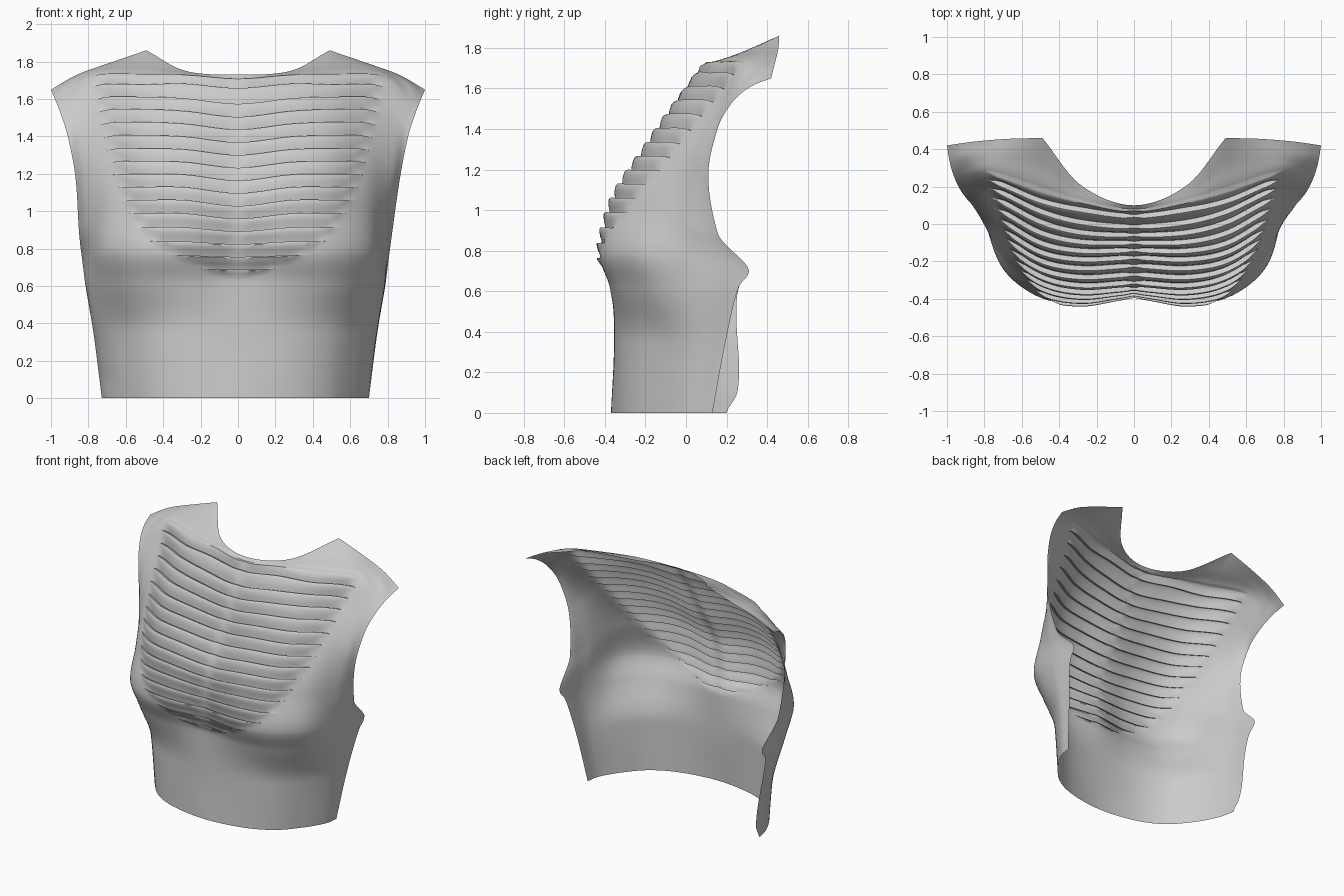
import bpy, bmesh

if "Cube" in bpy.data.objects:
    bpy.data.objects.remove(bpy.data.objects["Cube"])

# Height parameter of the key rows (equals z on the centre line up to the top pleat)
T = [0, .35, .62, .78, 1.0, 1.3, 1.55, 1.71, 1.81, 1.9]

# Lengthwise construction lines of the right half, hem to neck/shoulder: (x, y, z)
centre = [(0, -.37, 0), (0, -.355, .35), (0, -.36, .62), (0, -.39, .78), (0, -.355, 1.0),
          (0, -.18, 1.3), (0, -.03, 1.55), (0, .08, 1.71), (0, .09, 1.72), (0, .10, 1.73)]
bust = [(.28, -.33, 0), (.28, -.33, .35), (.28, -.375, .62), (.28, -.43, .79), (.28, -.375, 1.03),
        (.28, -.19, 1.33), (.28, -.01, 1.58), (.28, .13, 1.73), (.28, .165, 1.74), (.28, .205, 1.75)]
princess = [(.47, -.24, 0), (.49, -.24, .35), (.51, -.325, .62), (.52, -.385, .79), (.5, -.325, 1.03),
            (.5, -.15, 1.335), (.5, .05, 1.59), (.5, .19, 1.735), (.5, .32, 1.79), (.49, .46, 1.86)]
side_front = [(.60, -.10, 0), (.64, -.09, .35), (.69, -.17, .62), (.71, -.225, .79), (.69, -.18, 1.02),
              (.70, -.03, 1.325), (.74, .165, 1.58), (.77, .28, 1.725), (.73, .36, 1.765), (.68, .455, 1.795)]
side = [(.68, .03, 0), (.73, .06, .35), (.775, .05, .62), (.785, .04, .76), (.79, 0, .94),
        (.82, .045, 1.23), (.86, .165, 1.48), (.91, .27, 1.615), (.90, .355, 1.69), (.86, .44, 1.73)]
edge = [(.70, .13, 0), (.745, .195, .35), (.79, .26, .62), (.80, .31, .70), (.825, .155, .89),
        (.865, .11, 1.17), (.91, .155, 1.40), (.955, .235, 1.54), (.985, .33, 1.615), (1.0, .42, 1.65)]
LINES = [centre, bust, princess, side_front, side, edge]


def hermite(p, q, mp, mq, s):
    return (p * (2 * s**3 - 3 * s**2 + 1) + mp * (s**3 - 2 * s**2 + s)
            + q * (3 * s**2 - 2 * s**3) + mq * (s**3 - s**2))


def monotone(xs, ys, x):
    """Cubic through points without overshoot."""
    n = len(xs)
    d = [(ys[i + 1] - ys[i]) / (xs[i + 1] - xs[i]) for i in range(n - 1)]

    def slope(i):
        if i == 0 or i == n - 1:
            return d[0] if i == 0 else d[-1]
        a, b = d[i - 1], d[i]
        return 2 * a * b / (a + b) if a * b > 0 else 0
    i = max(k for k in range(n - 1) if k == 0 or xs[k] <= x)
    h = xs[i + 1] - xs[i]
    return hermite(ys[i], ys[i + 1], slope(i) * h, slope(i + 1) * h, (x - xs[i]) / h)


def across(v, u, odd, corner):
    """Cubic across the half body, mirrored at the centre, with a neck corner at u = 2."""
    i = min(int(u), 4)
    ext = [-v[1] if odd else v[1]] + v + [2 * v[5] - v[4]]
    a, b, c, d = ext[i:i + 4]
    m0, m1 = (c - a) / 2, (d - b) / 2
    if i == 1:
        m1 += corner * (1.15 * (c - b) - m1)
    if i == 2:
        m0 += corner * (c - b - m0)
    return hermite(b, c, m0, m1, u - i)


def smooth(s):
    s = min(1, max(0, s))
    return s * s * (3 - 2 * s)


# Half width of the U-shaped pleated panel against height
PANEL = [(.64, 0), (.69, .2), (.77, .38), (.88, .53), (1.1, .65), (1.3, .71), (1.5, .76), (1.71, .80)]


def panel_mask(x, t):
    if t <= .64 or t > 1.712:
        return 0
    w = monotone([p[0] for p in PANEL], [p[1] for p in PANEL], min(t, 1.71))
    return smooth((w - x) / .08) * (.5 + .5 * smooth(x / .06))


# Row list (height, push out, tuck down): plain hem part, stepped pleats, plain yoke
PITCH, COUNT, TOP = .068, 16, 1.71
start = TOP - PITCH * COUNT
rows = [(start * i / 24, 0, 0) for i in range(24)]
for k in range(COUNT):
    for f, d in [(0, -.012), (.15, -.008), (.4, .002), (.65, .009), (.88, .014), (.97, .012)]:
        rows.append((start + PITCH * (k + f), d, .014 if f == 0 else 0))
rows += [(TOP + (1.9 - TOP) * i / 14, 0, 0) for i in range(15)]

HALF = 65
bm = bmesh.new()
grid = []
for t, push, tuck in rows:
    keys = [[monotone(T, [p[a] for p in line], t) for line in LINES] for a in range(3)]
    corner = smooth((t - TOP) / .19)
    ring = []
    for j in range(-HALF, HALF + 1):
        u = 5 * abs(j) / HALF
        x, y, z = (across(keys[a], u, a == 0, corner) for a in range(3))
        y = min(y, .46)
        m = panel_mask(x, t)
        x, y, z = x + push * m * .4 * x, y - push * m, z - tuck * m
        # left side seam sits further out and back below the armhole
        if j < 0:
            reach = (.07 + .035 * smooth(t / .1)) * (1 - smooth((t - .1) / .55))
            y += reach * smooth((u - 3) / 2)
            x += .028 * (1 - smooth((t - .9) / .5)) * smooth((u - 3) / 2)
        ring.append(bm.verts.new((x if j >= 0 else -x, y, z)))
    grid.append(ring)
for lo, hi in zip(grid, grid[1:]):
    for j in range(2 * HALF):
        bm.faces.new((lo[j], lo[j + 1], hi[j + 1], hi[j]))

mesh = bpy.data.meshes.new("pleated_bodice_front")
bm.to_mesh(mesh)
bm.free()
bodice = bpy.data.objects.new("pleated_bodice_front", mesh)
bpy.context.collection.objects.link(bodice)
bpy.context.view_layer.objects.active = bodice
bodice.select_set(True)
bpy.ops.object.shade_smooth_by_angle(angle=0.6)
